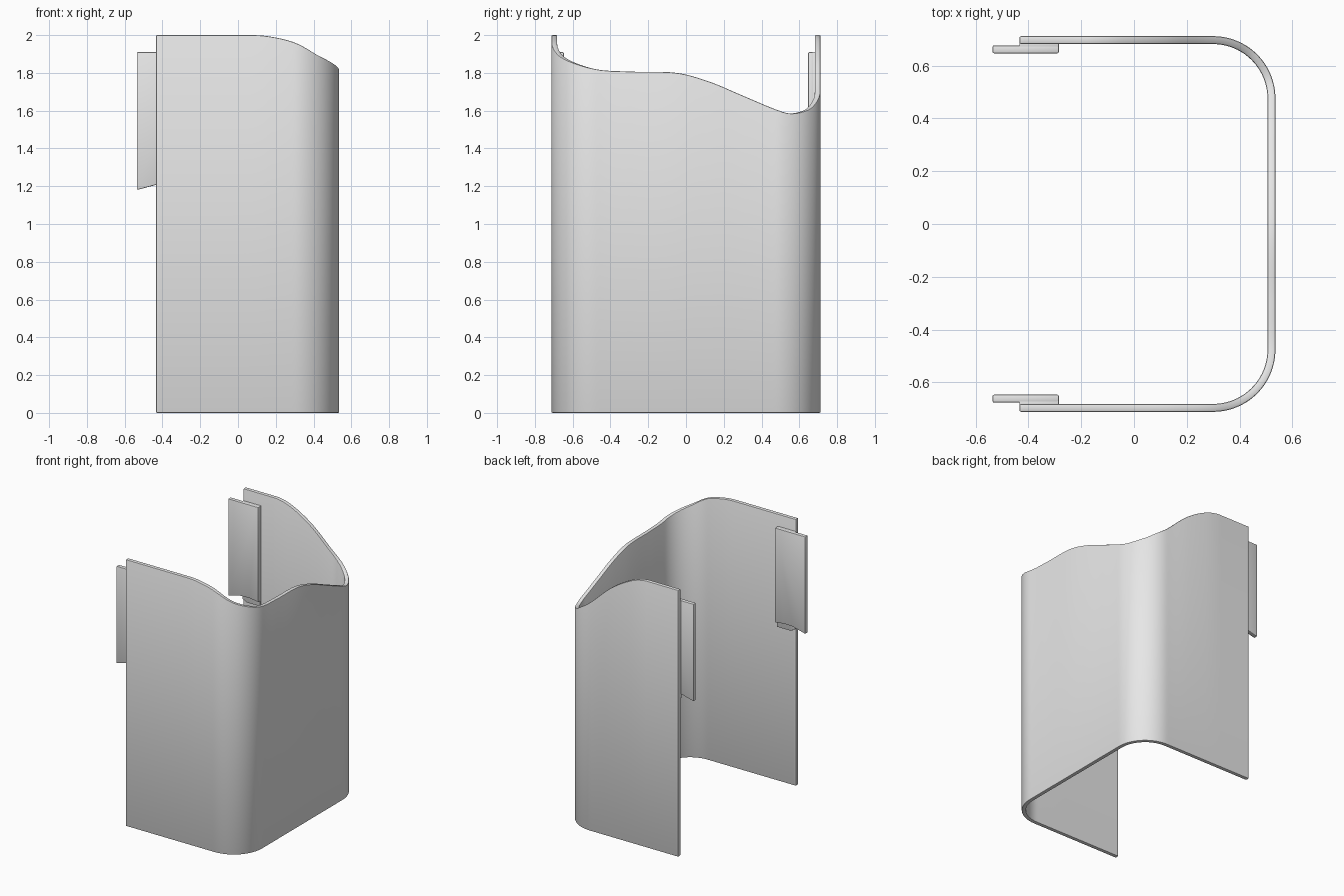
import bpy
import bmesh
from math import sin, cos, pi

cube = bpy.data.objects.get("Cube")
if cube:
    bpy.data.objects.remove(cube)

grey = bpy.data.materials.new("light grey")
grey.use_nodes = True
grey.diffuse_color = (0.8, 0.8, 0.8, 1)
grey.node_tree.nodes["Principled BSDF"].inputs["Base Color"].default_value = (0.8, 0.8, 0.8, 1)

LEFT, RIGHT, DEPTH = -0.434, 0.536, 0.712   # wall extents
RADIUS, THICK = 0.236, 0.03
FLAT = RIGHT - RADIUS - LEFT                # length of front and back walls
ARC = RADIUS * pi / 2
SIDE = 2 * (DEPTH - RADIUS)
TOTAL = 2 * FLAT + 2 * ARC + SIDE

# Rim height against distance along the U-shaped wall
RIM = [(0, 2), (0.5, 2), (0.6, 1.993), (0.735, 1.96), (0.885, 1.885),
       (1.1, 1.82), (1.28, 1.807), (1.53, 1.80), (1.7, 1.755), (1.88, 1.68),
       (2.06, 1.605), (2.14, 1.585), (2.25, 1.605), (2.32, 1.64), (2.425, 1.71),
       (2.605, 1.87), (2.775, 1.97), (2.895, 2), (TOTAL, 2)]


def slope(i):
    a, b = RIM[max(i - 1, 0)], RIM[min(i + 1, len(RIM) - 1)]
    return (b[1] - a[1]) / (b[0] - a[0])


def rim_height(s):
    i = max(k for k in range(len(RIM) - 1) if RIM[k][0] <= s + 1e-9)
    (s0, z0), (s1, z1) = RIM[i], RIM[i + 1]
    h = s1 - s0
    t = (s - s0) / h
    z = (z0 * (2*t**3 - 3*t**2 + 1) + z1 * (3*t**2 - 2*t**3)
         + h * slope(i) * (t**3 - 2*t**2 + t) + h * slope(i + 1) * (t**3 - t**2))
    return min(z, 2)


def wall_point(s):
    if s > TOTAL / 2:                       # back half mirrors the front half
        x, y = wall_point(TOTAL - s)
        return x, -y
    if s < FLAT:
        return LEFT + s, -DEPTH
    if s < FLAT + ARC:
        a = (s - FLAT) / RADIUS
        return RIGHT - RADIUS + RADIUS * sin(a), -DEPTH + RADIUS - RADIUS * cos(a)
    return RIGHT, -DEPTH + RADIUS + (s - FLAT - ARC)


def make_object(name, bm, bevel):
    bmesh.ops.recalc_face_normals(bm, faces=bm.faces)
    mesh = bpy.data.meshes.new(name)
    bm.to_mesh(mesh)
    bm.free()
    mesh.materials.append(grey)
    obj = bpy.data.objects.new(name, mesh)
    bpy.context.collection.objects.link(obj)
    mod = obj.modifiers.new("soft edges", "BEVEL")
    mod.width, mod.segments = bevel, 2
    mod.limit_method = "ANGLE"
    mod.angle_limit = 0.8
    bpy.ops.object.select_all(action="DESELECT")
    obj.select_set(True)
    bpy.context.view_layer.objects.active = obj
    return obj


def finish(obj):
    for mod in list(obj.modifiers):
        bpy.ops.object.modifier_apply(modifier=mod.name)
    bpy.ops.object.shade_smooth_by_angle(angle=0.6)


# U-shaped wall with a wavy rim
bm = bmesh.new()
COUNT = 180
columns = []
for i in range(COUNT + 1):
    s = TOTAL * i / COUNT
    x, y = wall_point(s)
    columns.append([bm.verts.new((x, y, 0)), bm.verts.new((x, y, rim_height(s)))])
for a, b in zip(columns, columns[1:]):
    bm.faces.new((a[0], b[0], b[1], a[1]))
# Outward normals, so the thickness grows inward
wall = make_object("curved_wall", bm, 0.006)
if wall.data.polygons[COUNT // 2].normal.x < 0:
    wall.data.flip_normals()
solid = wall.modifiers.new("thickness", "SOLIDIFY")
solid.thickness, solid.offset = THICK, -1
solid.use_even_offset = True
bpy.ops.object.modifier_move_to_index(modifier=solid.name, index=0)
finish(wall)


def plate(name, profile, y0, y1, bevel):
    bm = bmesh.new()
    face = bm.faces.new([bm.verts.new((x, y0, z)) for x, z in profile])
    new = bmesh.ops.extrude_face_region(bm, geom=[face])["geom"]
    for v in new:
        if isinstance(v, bmesh.types.BMVert):
            v.co.y = y1
    finish(make_object(name, bm, bevel))


# Overlapping tabs and their thin spacers on both walls
TAB = [(-0.536, 1.91), (-0.536, 1.18), (-0.434, 1.207), (-0.36, 1.21),
       (-0.285, 1.20), (-0.285, 1.91)]
SPACER = [(LEFT, 1.91), (LEFT, 1.18), (-0.40, 1.16), (-0.285, 1.16), (-0.285, 1.91)]
for side, sign in (("front", -1), ("back", 1)):
    plate(side + "_tab", TAB, sign * 0.677, sign * 0.647, 0.005)
    plate(side + "_tab_spacer", SPACER, sign * 0.69, sign * 0.67, 0.001)
